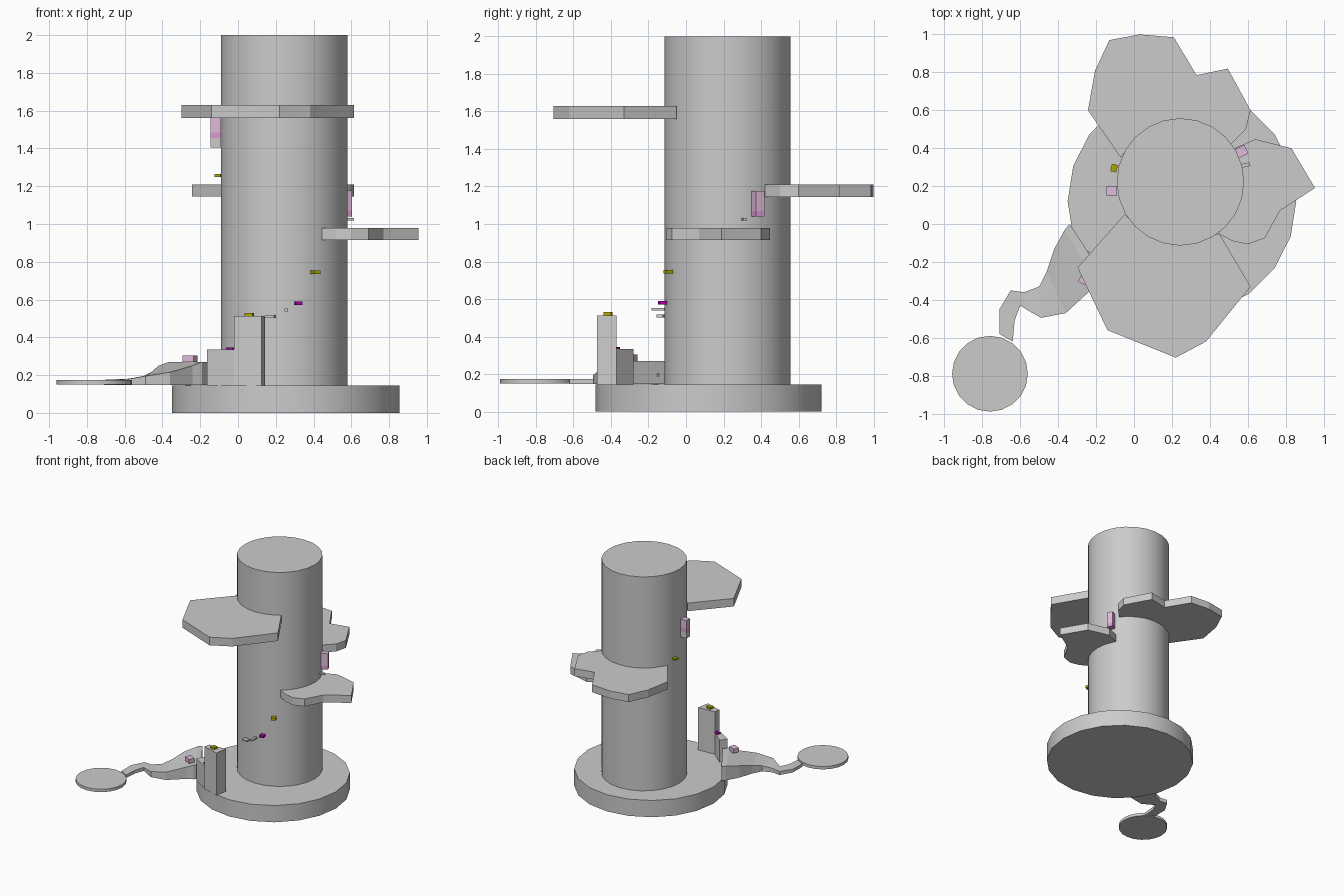
import bpy, bmesh, math
from mathutils import Vector

if "Cube" in bpy.data.objects:
    bpy.data.objects.remove(bpy.data.objects["Cube"])

CX, CY, R = 0.245, 0.222, 0.336      # column centre and radius


def finish(name, bm, smooth=False):
    bmesh.ops.recalc_face_normals(bm, faces=bm.faces[:])
    me = bpy.data.meshes.new(name)
    bm.to_mesh(me)
    bm.free()
    ob = bpy.data.objects.new(name, me)
    bpy.context.collection.objects.link(ob)
    if smooth:
        bpy.ops.object.select_all(action='DESELECT')
        ob.select_set(True)
        bpy.context.view_layer.objects.active = ob
        bpy.ops.object.shade_smooth_by_angle(angle=math.radians(35))
    return ob


def prism(name, pts, z0, z1, smooth=False):
    bm = bmesh.new()
    face = bm.faces.new([bm.verts.new((x, y, z0)) for x, y in pts])
    ext = bmesh.ops.extrude_face_region(bm, geom=[face], use_keep_orig=True)
    for v in ext["geom"]:
        if isinstance(v, bmesh.types.BMVert):
            v.co.z = z1
    return finish(name, bm, smooth)


def disc(name, x, y, r, z0, z1, n):
    pts = [(x + r * math.cos(2 * math.pi * i / n), y + r * math.sin(2 * math.pi * i / n))
           for i in range(n)]
    return prism(name, pts, z0, z1, True)


def platform(name, outer, z0, z1):
    """Ledge outline closed by an arc hugging the column."""
    a = math.atan2(outer[-1][1] - CY, outer[-1][0] - CX)
    b = math.atan2(outer[0][1] - CY, outer[0][0] - CX)
    d = (b - a + math.pi) % (2 * math.pi) - math.pi
    arc = [(CX + 0.328 * math.cos(a + d * i / 8), CY + 0.328 * math.sin(a + d * i / 8))
           for i in range(1, 8)]
    return prism(name, outer + arc, z0, z1)


def material(name, rgb):
    m = bpy.data.materials.new(name)
    m.diffuse_color = (*rgb, 1)
    m.use_nodes = True
    m.node_tree.nodes["Principled BSDF"].inputs["Base Color"].default_value = m.diffuse_color
    return m


PINK = material("pink", (0.75, 0.5, 0.72))
ROSE = material("rose", (0.72, 0.32, 0.65))
PURPLE = material("purple", (0.4, 0.0, 0.4))
OLIVE = material("olive", (0.4, 0.38, 0.0))


def block(name, c, s, mat=None, turn=0):
    hx, hy = s[0] / 2, s[1] / 2
    t = math.radians(turn)
    pts = [(c[0] + x * math.cos(t) - y * math.sin(t), c[1] + x * math.sin(t) + y * math.cos(t))
           for x, y in ((-hx, -hy), (hx, -hy), (hx, hy), (-hx, hy))]
    ob = prism(name, pts, c[2] - s[2] / 2, c[2] + s[2] / 2)
    if mat:
        ob.data.materials.append(mat)


# base and column
disc("base", 0.253, 0.12, 0.603, 0, 0.145, 20)
disc("column", CX, CY, R, 0.14, 2.0, 24)

# three ledges
platform("front_ledge", [(-0.05, 0.05), (-0.298, -0.23), (-0.14, -0.56), (0.22, -0.705),
                         (0.38, -0.62), (0.615, -0.33), (0.45, -0.05)], 1.56, 1.63)
platform("right_ledge", [(0.445, -0.05), (0.52, -0.09), (0.60, -0.107), (0.69, -0.075),
                         (0.77, 0.07), (0.955, 0.19), (0.83, 0.40), (0.64, 0.447),
                         (0.53, 0.40)], 0.915, 0.98)
platform("back_ledge", [(0.51, 0.42), (0.59, 0.5), (0.615, 0.60), (0.495, 0.82), (0.33, 0.785),
                        (0.21, 0.985), (0.03, 1.0), (-0.13, 0.97), (-0.205, 0.81),
                        (-0.243, 0.60), (-0.07, 0.35)], 1.145, 1.21)

# landing disc and winding ramp (left point, right point, height)
disc("landing", -0.76, -0.79, 0.2, 0.15, 0.175, 20)
stations = [(-.71, -.58, -.64, -.62, .173), (-.71, -.45, -.63, -.51, .175),
            (-.65, -.35, -.60, -.43, .178), (-.58, -.36, -.57, -.45, .181),
            (-.50, -.33, -.49, -.495, .195), (-.46, -.25, -.36, -.47, .215),
            (-.42, -.13, -.24, -.36, .25), (-.365, -.03, -.19, -.335, .27),
            (-.34, 0, -.155, -.28, .27)]
bm = bmesh.new()
rings = []
for lx, ly, rx, ry, z in stations:
    rings.append([bm.verts.new(p) for p in
                  ((lx, ly, .147), (rx, ry, .147), (rx, ry, z), (lx, ly, z))])
for a, b in zip(rings, rings[1:]):
    for i in range(4):
        j = (i + 1) % 4
        bm.faces.new((a[i], a[j], b[j], b[i]))
bm.faces.new(rings[0])
bm.faces.new(rings[-1])
finish("ramp", bm)

# steps on the rim of the base
prism("middle_step", [(-.165, -.335), (-.02, -.425), (-.02, -.37), (-.125, -.28)], .145, .335)
prism("tall_step", [(-.02, -.43), (.125, -.475), (.143, -.37), (-.01, -.38)], .145, .513)

# small rungs
for i, (c, s, t) in enumerate([((-.265, -.165, .195), (.04, .06, .015), -25),
                               ((-.265, -.165, .168), (.02, .03, .045), -25),
                               ((-.235, -.21, .25), (.03, .03, .015), -25),
                               ((.17, -.135, .51), (.05, .035, .014), -12),
                               ((.255, -.15, .545), (.02, .07, .014), 0),
                               ((.585, .31, 1.025), (.055, .02, .014), 12)]):
    block(f"rung_{i + 1}", c, s, None, t)

# coloured holds
for i, (c, s, m, t) in enumerate([((-.255, -.295, .287), (.065, .05, .036), PINK, -25),
                                  ((-.04, -.375, .34), (.04, .03, .012), PURPLE, -25),
                                  ((.06, -.415, .52), (.042, .04, .02), OLIVE, -12),
                                  ((.32, -.125, .58), (.036, .04, .018), PURPLE, 12),
                                  ((.41, -.095, .745), (.038, .04, .02), OLIVE, 25),
                                  ((-.105, .295, 1.257), (.032, .04, .014), OLIVE, -12)]):
    block(f"hold_{i + 1}", c, s, m, t)

# tall striped holds, stacked in bands
for z0, z1, m, n in ((1.04, 1.07, ROSE, "lower"), (1.07, 1.177, PINK, "upper")):
    block(f"right_hold_{n}", (.568, .383, (z0 + z1) / 2), (.055, .05, z1 - z0), m, 25)
for z0, z1, m, n in ((1.405, 1.455, None, "lower"), (1.455, 1.485, ROSE, "middle"),
                     (1.485, 1.56, PINK, "upper")):
    block(f"left_hold_{n}", (-.117, .175, (z0 + z1) / 2), (.056, .05, z1 - z0), m)
